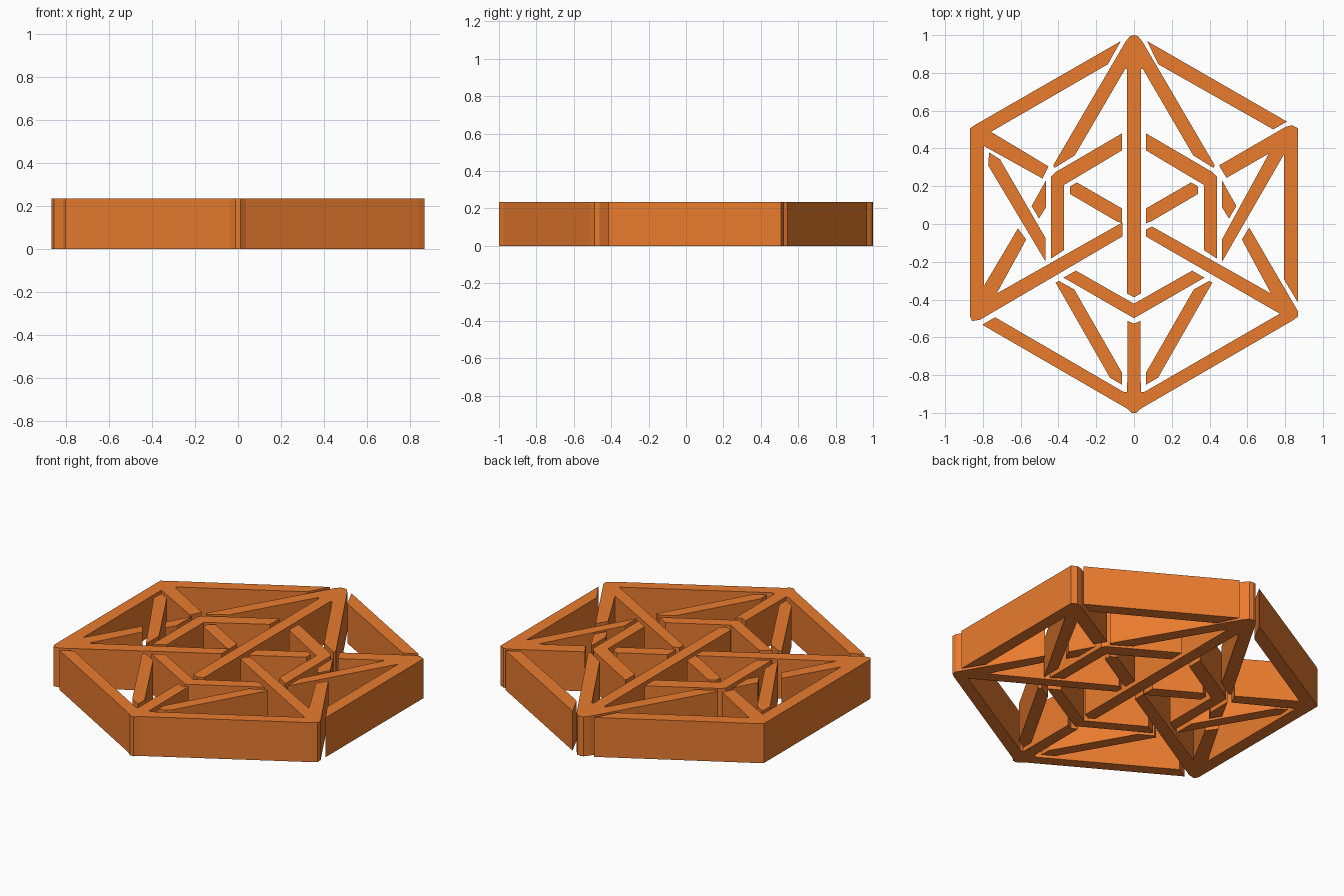
import bpy, bmesh

HEIGHT = 0.235

mat = bpy.data.materials.new("orange")
mat.diffuse_color = (0.82, 0.2, 0.028, 1)


def mirrored(half):
    """Close a half outline that starts and ends on x = 0."""
    return half + [(-x, y) for x, y in reversed(half) if abs(x) > 1e-6]


def prism(name, outline):
    """Extrude a flat outline upward from z = 0."""
    bm = bmesh.new()
    base = bm.faces.new([bm.verts.new((x, y, 0)) for x, y in outline])
    top = bmesh.ops.extrude_face_region(bm, geom=[base])["geom"]
    bmesh.ops.translate(bm, vec=(0, 0, HEIGHT),
                        verts=[v for v in top if isinstance(v, bmesh.types.BMVert)])
    bmesh.ops.triangulate(bm, faces=[f for f in bm.faces if len(f.verts) > 4])
    bmesh.ops.recalc_face_normals(bm, faces=bm.faces)
    mesh = bpy.data.meshes.new(name)
    bm.to_mesh(mesh)
    bm.free()
    mesh.materials.append(mat)
    obj = bpy.data.objects.new(name, mesh)
    bpy.context.collection.objects.link(obj)


def pair(name, outline):
    """Right-hand piece plus its mirror image."""
    prism("right_" + name, outline)
    prism("left_" + name, [(-x, y) for x, y in outline])


# Top corner: two splayed legs and the long central bar
prism("top_spear", mirrored([
    (0, 1.0), (0.02, 0.995), (0.045, 0.965), (0.428, 0.31), (0.42, 0.297),
    (0.313, 0.364), (0.047, 0.82), (0.036, 0.82), (0.036, -0.368), (0, -0.388)]))

# Left side: outer edge, upper-left edge, two short spurs, bar to the centre
prism("left_frame", [
    (-0.868, 0.507), (-0.841, 0.525), (-0.07, 0.968), (-0.138, 0.846),
    (-0.757, 0.488), (-0.453, 0.305), (-0.485, 0.241), (-0.793, 0.412),
    (-0.793, -0.325), (-0.614, -0.023), (-0.571, -0.083), (-0.727, -0.368),
    (-0.062, 0.008), (-0.062, -0.066), (-0.815, -0.507), (-0.857, -0.514),
    (-0.868, -0.49)])

# Upper-right edge
prism("upper_right_edge", [
    (0.07, 0.968), (0.81, 0.542), (0.737, 0.501), (0.128, 0.846)])

# Right side: outer edge, long diagonal, short spur
prism("right_frame", [
    (0.868, 0.507), (0.836, 0.523), (0.804, 0.515), (0.45, 0.31),
    (0.49, 0.244), (0.714, 0.373), (0.466, -0.082), (0.466, -0.2),
    (0.795, 0.37), (0.795, -0.295), (0.868, -0.415)])

# Lower edges with bottom post, centre bar and short spur
prism("lower_frame", [
    (0.868, -0.49), (0.838, -0.512), (0.037, -0.977), (0.012, -1.0),
    (-0.012, -1.0), (-0.037, -0.977), (-0.804, -0.533), (-0.735, -0.494),
    (-0.055, -0.889), (-0.036, -0.889), (-0.034, -0.513), (0, -0.528),
    (0.034, -0.513), (0.036, -0.889), (0.055, -0.889), (0.772, -0.475),
    (0.063, -0.066), (0.063, -0.029), (0.095, -0.013), (0.725, -0.368),
    (0.571, -0.082), (0.61, -0.019), (0.868, -0.462)])

# Inner hexagon: two upper brackets and the lower chevron
pair("inner_bracket", [
    (0.063, 0.48), (0.418, 0.273), (0.439, 0.25), (0.439, -0.183),
    (0.37, -0.138), (0.37, 0.207), (0.063, 0.39)])
prism("inner_chevron", mirrored([
    (0, -0.422), (0.308, -0.247), (0.373, -0.284), (0, -0.499)]))

# Short spokes near the centre
pair("spoke", [
    (0.063, 0.082), (0.302, 0.22), (0.339, 0.199), (0.339, 0.159),
    (0.09, 0.013), (0.063, 0.005)])

# Diagonal slat and the small wedges crossing it
prism("left_slat", [
    (-0.767, 0.379), (-0.709, 0.342), (-0.468, -0.075), (-0.468, -0.199),
    (-0.772, 0.31)])
pair("wedge", [
    (0.466, 0.231), (0.466, 0.088), (0.503, 0.029), (0.542, 0.095)])

# Lower slanted struts
pair("lower_strut", [
    (0.063, -0.788), (0.063, -0.851), (0.127, -0.814), (0.415, -0.31),
    (0.397, -0.302), (0.316, -0.347)])
